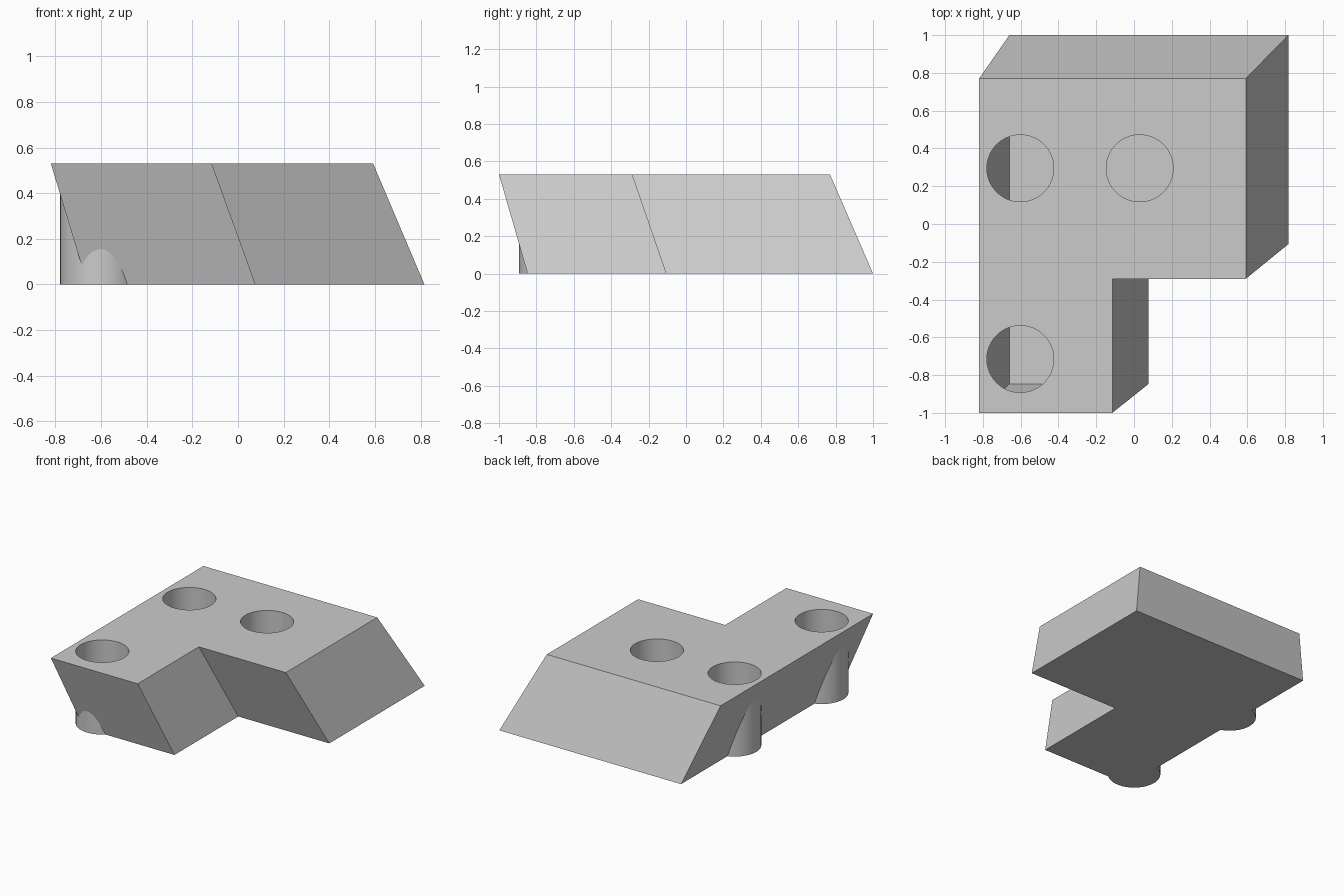
import bpy, bmesh
from math import sin, cos, tau

if "Cube" in bpy.data.objects:
    bpy.data.objects.remove(bpy.data.objects["Cube"])

H = 0.53          # height
R = 0.177         # hole radius
SEG = 64
HOLES = [(-0.602, 0.295), (0.03, 0.295), (-0.602, -0.715)]

# L-shaped outlines, counter-clockwise
TOP = [(-0.82, -1), (-0.115, -1), (-0.115, -0.29), (0.592, -0.29), (0.592, 0.77), (-0.82, 0.77)]
BOTTOM = [(-0.66, -0.847), (0.077, -0.847), (0.077, -0.107), (0.817, -0.107), (0.817, 1), (-0.66, 1)]


def ring(cx, cy):
    return [(cx + R * cos(tau * i / SEG), cy + R * sin(tau * i / SEG)) for i in range(SEG)]


def add_loop(bm, pts, z):
    return [bm.verts.new((x, y, z)) for x, y in pts]


def pairs(loop):
    return zip(loop, loop[1:] + loop[:1])


def finish(bm, name):
    mesh = bpy.data.meshes.new(name)
    bm.to_mesh(mesh)
    bm.free()
    obj = bpy.data.objects.new(name, mesh)
    bpy.context.collection.objects.link(obj)
    return obj


# Slanted block: sides, bottom and a top pierced by the holes
bm = bmesh.new()
top, bottom = add_loop(bm, TOP, H), add_loop(bm, BOTTOM, 0)
edges = []
for loop in [top] + [add_loop(bm, ring(*c), H) for c in HOLES]:
    edges += [bm.edges.new(p) for p in pairs(loop)]
fill = bmesh.ops.triangle_fill(bm, edges=edges, use_beauty=True, use_dissolve=False, normal=(0, 0, 1))
for f in [g for g in fill["geom"] if isinstance(g, bmesh.types.BMFace)]:
    f.normal_update()
    if f.normal.z < 0:
        f.normal_flip()
for (b0, b1), (t0, t1) in zip(pairs(bottom), pairs(top)):
    bm.faces.new((b0, b1, t1, t0))
bm.faces.new(bottom[::-1])
finish(bm, "slanted_block")

# Vertical hole sleeves, closed at the bottom, poking out of the slanted sides
for n, c in enumerate(HOLES, 1):
    bm = bmesh.new()
    upper, lower = add_loop(bm, ring(*c), H), add_loop(bm, ring(*c), 0)
    for (l0, l1), (u0, u1) in zip(pairs(lower), pairs(upper)):
        bm.faces.new((l1, l0, u0, u1)).smooth = True
        bm.edges.get((l0, l1)).smooth = False
    bm.faces.new(lower[::-1])
    finish(bm, f"hole_sleeve_{n}")
